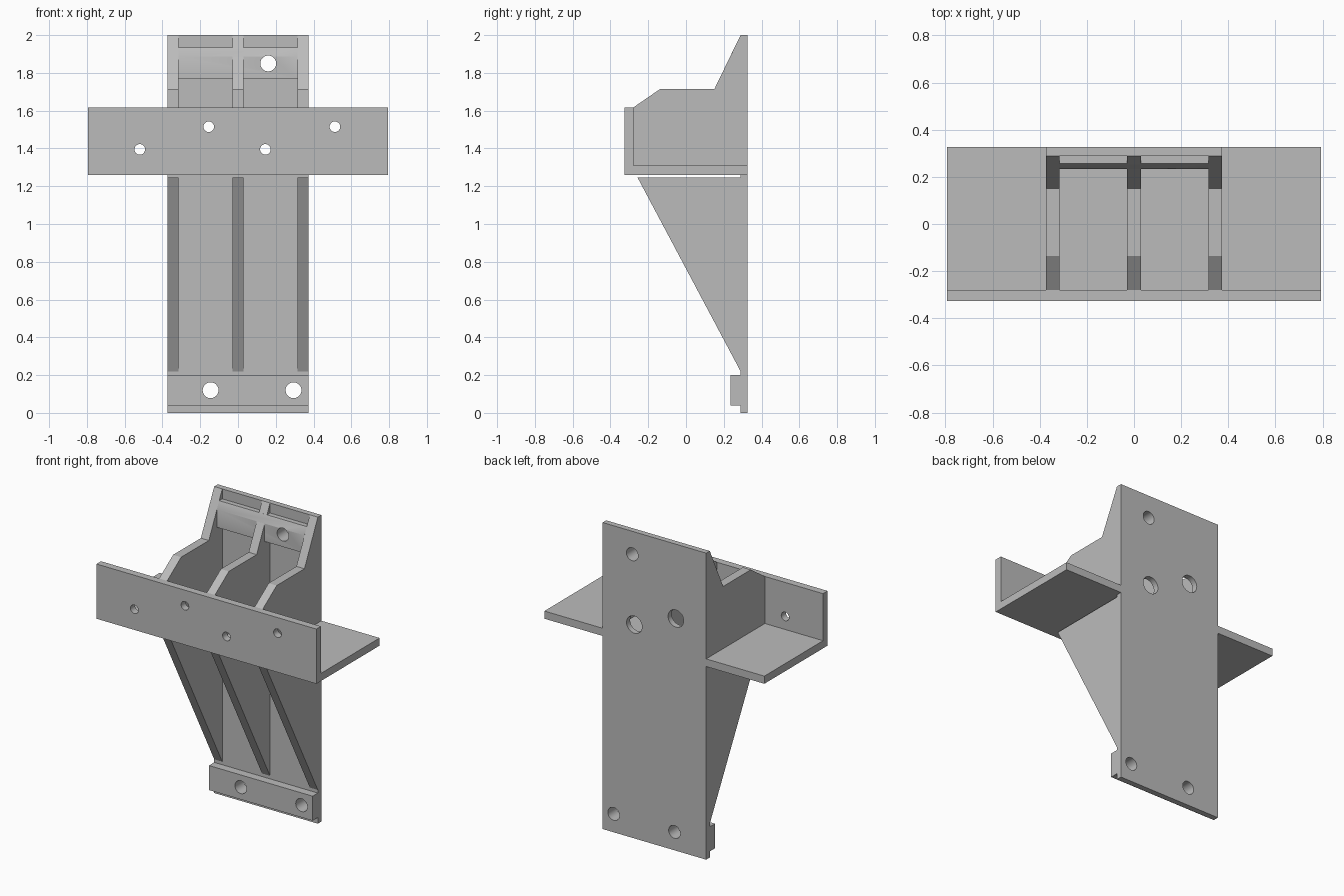
import bpy, bmesh, math
from mathutils import Matrix, Vector

cube = bpy.data.objects.get("Cube")
if cube:
    bpy.data.objects.remove(cube, do_unlink=True)

grey = bpy.data.materials.new("plain grey")
grey.use_nodes = True
colour = (0.5, 0.5, 0.5, 1)
grey.diffuse_color = colour
grey.node_tree.nodes["Principled BSDF"].inputs["Base Color"].default_value = colour


def make_object(name, bm):
    bmesh.ops.recalc_face_normals(bm, faces=bm.faces)
    mesh = bpy.data.meshes.new(name)
    bm.to_mesh(mesh)
    bm.free()
    mesh.materials.append(grey)
    obj = bpy.data.objects.new(name, mesh)
    bpy.context.collection.objects.link(obj)
    return obj


def extrude(name, points, direction):
    """Solid made by sweeping a flat outline along a direction."""
    bm = bmesh.new()
    face = bm.faces.new([bm.verts.new(p) for p in points])
    result = bmesh.ops.extrude_face_region(bm, geom=[face])
    verts = [g for g in result["geom"] if isinstance(g, bmesh.types.BMVert)]
    bmesh.ops.translate(bm, verts=verts, vec=Vector(direction))
    return make_object(name, bm)


def side_profile(name, x0, x1, outline):
    """Sweep a (y, z) outline from x0 to x1."""
    return extrude(name, [(x0, y, z) for y, z in outline], (x1 - x0, 0, 0))


def rect(y0, y1, z0, z1):
    return [(y0, z0), (y1, z0), (y1, z1), (y0, z1)]


def drill(obj, holes):
    """Cut round holes, given as (x, z, radius), from front to back."""
    bm = bmesh.new()
    for x, z, r in holes:
        place = Matrix.Translation((x, obj.data.vertices[0].co.y, z)) @ Matrix.Rotation(math.pi / 2, 4, 'X')
        bmesh.ops.create_cone(bm, cap_ends=True, segments=32, radius1=r, radius2=r,
                              depth=0.3, matrix=place)
    cutter = make_object("hole_cutter", bm)
    cutter.hide_render = True
    mod = obj.modifiers.new("holes", 'BOOLEAN')
    mod.operation = 'DIFFERENCE'
    mod.solver = 'EXACT'
    mod.object = cutter
    bpy.ops.object.select_all(action='DESELECT')
    bpy.context.view_layer.objects.active = obj
    obj.select_set(True)
    bpy.ops.object.modifier_apply(modifier=mod.name)
    bpy.data.objects.remove(cutter, do_unlink=True)
    bpy.ops.object.shade_smooth_by_angle(angle=math.radians(30))


# Shared dimensions
W = 0.374            # half width of the back plate
BACK, PLATE = 0.326, 0.289
WING = 0.794         # half width of the cross angle
FLANGE = -0.279      # rear face of the front flange
LOW, SHELF, HIGH = 1.26, 1.31, 1.617

upper_bolt = (0.16, 1.85, 0.042)
lower_bolts = [(-0.145, 0.12, 0.042), (0.294, 0.12, 0.042)]
access_holes = [(-0.155, 1.515, 0.056), (0.145, 1.395, 0.056)]

# Back plate
plate = side_profile("back_plate", -W, W, rect(PLATE, BACK, 0, 2))
drill(plate, [upper_bolt] + lower_bolts + access_holes)

# Mounting pads across the plate
lower_pad = side_profile("lower_pad", -W, W, rect(0.235, PLATE, 0.04, 0.2))
drill(lower_pad, lower_bolts)
upper_pad = side_profile("upper_pad", -0.316, 0.316, [
    (PLATE, 1.77), (0.234, 1.77), (0.234, 1.887), (0.257, 1.935), (PLATE, 1.935)])
drill(upper_pad, [upper_bolt])

# Cross angle: upright front flange and shelf notched around the back plate
flange = side_profile("front_flange", -WING, WING, rect(-BACK, FLANGE, LOW, HIGH))
drill(flange, [(-0.52, 1.395, 0.028), (-0.155, 1.515, 0.028),
               (0.145, 1.395, 0.028), (0.513, 1.515, 0.028)])
half = [(WING, FLANGE), (WING, BACK), (W, BACK), (W, PLATE)]
outline = half + [(-x, y) for x, y in reversed(half)]
extrude("shelf", [(x, y, LOW) for x, y in outline], (0, 0, SHELF - LOW))

# Three ribs above the shelf and three gussets below it
upper_rib = [(PLATE, 2), (0.151, 1.716), (-0.135, 1.716), (FLANGE, HIGH),
             (FLANGE, SHELF), (PLATE, SHELF)]
lower_rib = [(PLATE, 1.245), (-0.256, 1.245), (PLATE, 0.22)]
for side, x0, x1 in (("right", -W, -0.316), ("middle", -0.029, 0.029), ("left", 0.316, W)):
    side_profile(side + "_upper_rib", x0, x1, upper_rib)
    side_profile(side + "_lower_gusset", x0, x1, lower_rib)
